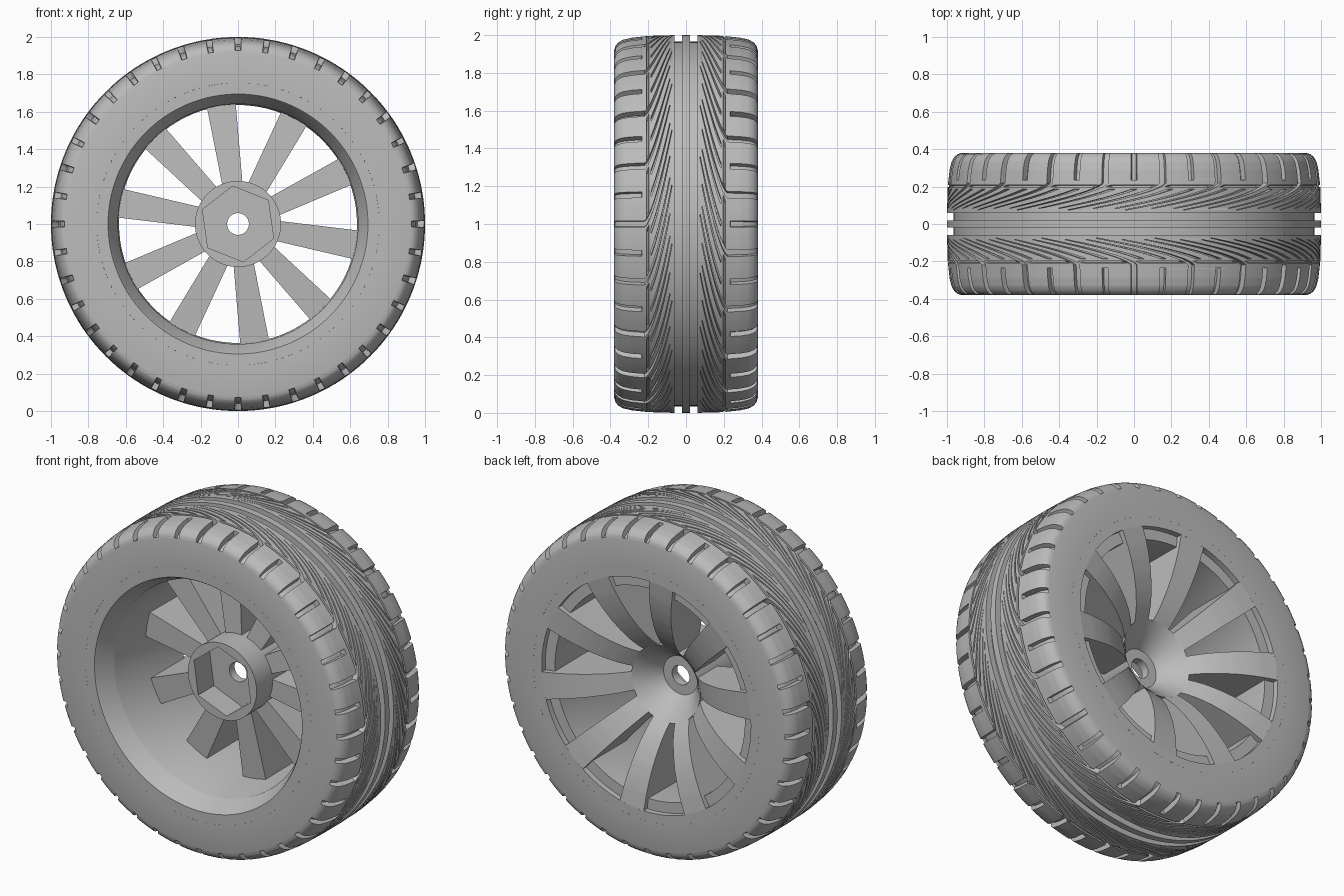
import bpy, bmesh, math

if bpy.data.objects.get("Cube"):
    bpy.data.objects.remove(bpy.data.objects["Cube"], do_unlink=True)

grey = bpy.data.materials.new("plain grey")
grey.use_nodes = True
grey.diffuse_color = (0.5, 0.5, 0.5, 1)
grey.node_tree.nodes["Principled BSDF"].inputs["Base Color"].default_value = (0.5, 0.5, 0.5, 1)


def finish(name, bm):
    bmesh.ops.recalc_face_normals(bm, faces=bm.faces)
    mesh = bpy.data.meshes.new(name)
    bm.to_mesh(mesh)
    bm.free()
    obj = bpy.data.objects.new(name, mesh)
    bpy.context.collection.objects.link(obj)
    mesh.materials.append(grey)
    bpy.ops.object.select_all(action='DESELECT')
    obj.select_set(True)
    bpy.context.view_layer.objects.active = obj
    bpy.ops.object.shade_smooth_by_angle(angle=math.radians(30))
    return obj


def wheel_mesh(name, rows):
    """Join closed rings of (radius, y, angle) points into a closed band around the axle."""
    bm = bmesh.new()
    rings = [[bm.verts.new((r * math.cos(a), y, 1 + r * math.sin(a))) for r, y, a in row]
             for row in rows]
    count = len(rings[0])
    for i, ring in enumerate(rings):
        nxt = rings[(i + 1) % len(rings)]
        for j in range(count):
            k = (j + 1) % count
            bm.faces.new((ring[j], ring[k], nxt[k], nxt[j]))
    return finish(name, bm)


def spin(name, profile, segments):
    """Revolve a closed (y, radius) profile; a radius may be a function of the angle."""
    start = math.radians(98)
    angles = [start + math.tau * i / segments for i in range(segments)]
    return wheel_mesh(name, [[(r(a) if callable(r) else r, y, a) for a in angles]
                             for y, r in profile])


def blend(points, x):
    """Linear interpolation through (x, value) points."""
    for (x0, v0), (x1, v1) in zip(points, points[1:]):
        if x <= x1:
            return v0 + (v1 - v0) * max(0, (x - x0) / (x1 - x0))
    return points[-1][1]


# Tyre tread: columns follow the swept grooves, so every groove edge is clean
LUGS = 20
PITCH = math.tau / LUGS
EDGE = 0.01
CROWN = [(0.06, 1.0), (0.2, 0.996), (0.29, 0.986), (0.335, 0.975),
         (0.36, 0.96), (0.374, 0.942), (0.38, 0.92)]
# groove: centre in the pitch, half width, first y, last y, depth
GROOVES = [(0.0, 0.055, 0.075, 0.377, 0.035),
           (0.31, 0.05, 0.085, 0.185, 0.025),
           (0.5, 0.05, 0.235, 0.377, 0.035),
           (0.69, 0.05, 0.085, 0.185, 0.025)]


def sweep(y):
    return 0.6 * (max(0, 0.22 - y) / 0.16) ** 1.5


def tread_columns():
    cols = []
    for c, h, y0, y1, depth in GROOVES:
        for offset, inside in ((-h, 0), (-h + EDGE, 1), (0, 1), (h - EDGE, 1), (h, 0)):
            cols.append((c, offset, (y0, y1, depth) if inside else None))
    cols += [(u, 0, None) for u in (0.12, 0.19, 0.405, 0.595, 0.81, 0.88)]
    return sorted(cols, key=lambda col: col[0] + col[1])


def tread_half(name, side, stagger):
    cols = tread_columns()
    ys = [0.06 + 0.008 * i for i in range(39)]
    for edge in (0.075, 0.085, 0.185, 0.198, 0.208, 0.235, 0.377):
        ys += [edge - 0.001, edge + 0.001]
    ys = sorted(ys + [0.37, 0.373, 0.38])
    # (y, radius, carved) from the inner bead over the tread and down the sidewall
    path = [(0.06, 0.755, False), (0.06, 0.965, False)]
    path += [(y, blend(CROWN, y), True) for y in ys]
    path += [(0.38, 0.755, False)]
    rows = []
    for y, radius, carved in path:
        taper = 0.25 + 0.75 * min(1, max(0, (y - 0.06) / 0.1))
        row = []
        for lug in range(LUGS):
            for centre, offset, groove in cols:
                r = radius
                u = centre + offset * taper
                if carved and groove and groove[0] < y < groove[1]:
                    r -= groove[2]
                elif carved and 0.198 < y < 0.208 and 0.06 < u < 0.82:
                    r -= 0.012      # fine cut along the inner end of each lug
                row.append((r, side * y, (lug + u + stagger) * PITCH + sweep(y)))
        rows.append(row)
    return wheel_mesh(name, rows)


tread_half("tyre_front_half", -1, 0.0)
tread_half("tyre_back_half", 1, 0.5)

# Centre rib with a channel on each side
spin("tyre_centre_rib", [(-0.06, 0.755), (-0.06, 0.965), (-0.02, 0.965), (-0.02, 1.0),
                         (0.02, 1.0), (0.02, 0.965), (0.06, 0.965), (0.06, 0.755)], 180)

# Rim barrel, with a wide open front and a shallow ledge behind the windows
spin("rim", [(-0.38, 0.755), (-0.38, 0.695), (-0.37, 0.688), (-0.27, 0.647), (-0.26, 0.642),
             (0.345, 0.636), (0.345, 0.70), (0.38, 0.70), (0.38, 0.755)], 120)

# Flared dish shared by the hub and the backs of the spokes: (radius, y)
DISH = [(0.12, 0.06), (0.15, 0.105), (0.2, 0.165), (0.25, 0.212), (0.3, 0.25),
        (0.37, 0.29), (0.45, 0.325), (0.53, 0.35), (0.6, 0.366), (0.7, 0.38)]


def hexagon(a):
    turn = (a - math.radians(98) + 1e-6) % (math.pi / 3) - math.pi / 6
    return 0.205 * math.cos(math.pi / 6) / math.cos(turn)


# Hub with a hexagonal socket in front and an axle hole
hub = [(-0.15, 0.23), (-0.15, hexagon), (0.0, hexagon), (0.0, 0.058), (0.05, 0.058), (0.05, 0.115)]
hub += [(blend(DISH, r), r) for r in (0.12, 0.135, 0.15, 0.175, 0.2, 0.23)]
spin("hub", hub, 60)


# Spokes: deep tapered blades whose backs follow the dish
def spoke(name, angle):
    bm = bmesh.new()
    ca, sa = math.cos(angle), math.sin(angle)
    sections = []
    for r in [0.2 + 0.025 * i for i in range(21)]:
        half = (0.11 + (r - 0.23) * 0.11) / 2
        front = blend([(0.2, 0.0), (0.7, 0.035)], r)
        back = blend(DISH, r)
        sections.append([bm.verts.new((r * ca - t * sa, y, 1 + r * sa + t * ca))
                         for t, y in ((-half, front), (half, front), (half, back), (-half, back))])
    for s, n in zip(sections, sections[1:]):
        for j in range(4):
            k = (j + 1) % 4
            bm.faces.new((s[j], s[k], n[k], n[j]))
    bm.faces.new(sections[0])
    bm.faces.new(sections[-1])
    finish(name, bm)


for i in range(10):
    spoke(f"spoke_{i + 1}", math.radians(98 - 36 * i))
